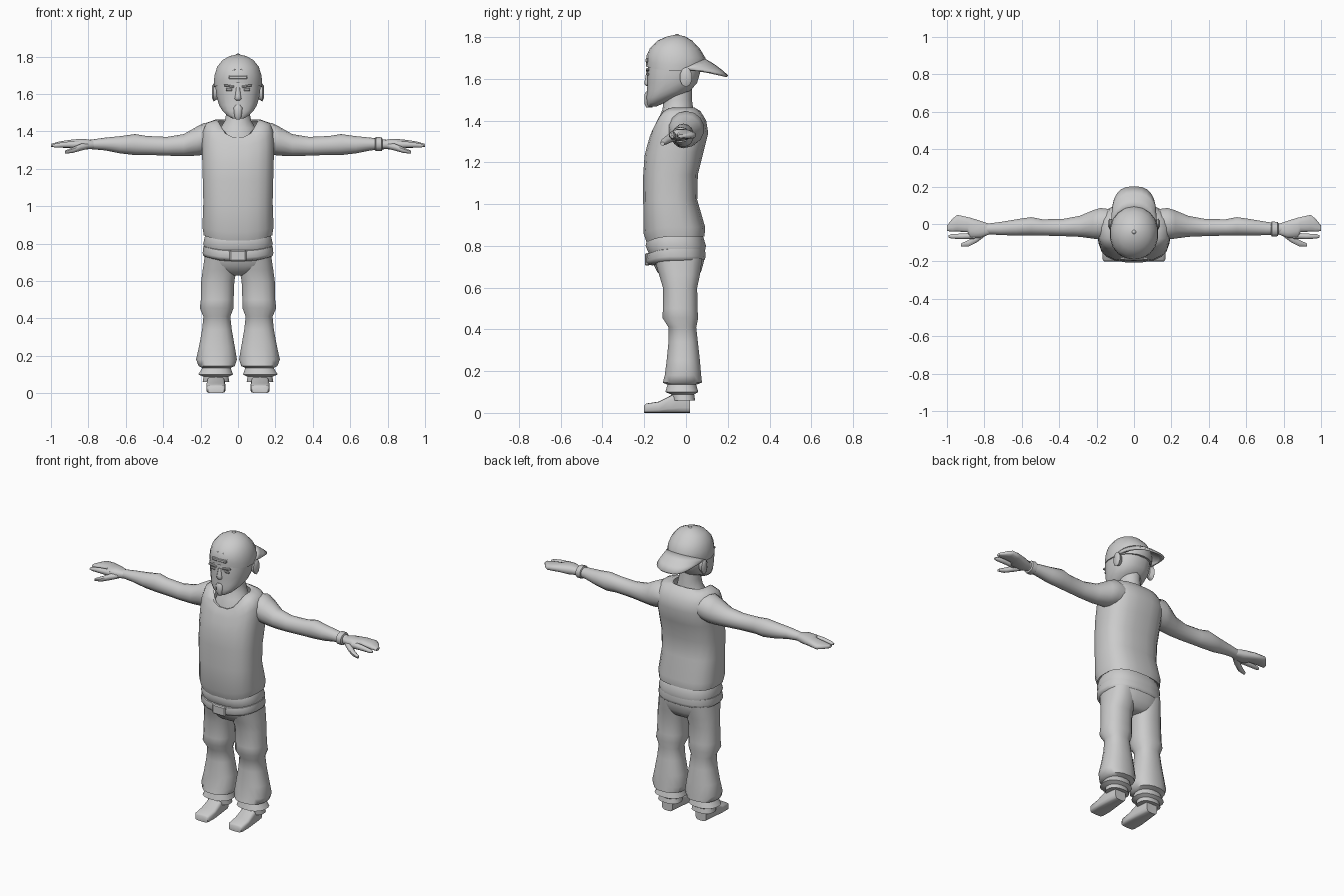
import bpy, bmesh, math
from mathutils import Vector


def finish(obj, mirror=False, angle=50):
    if mirror:
        obj.modifiers.new("mirror", 'MIRROR')
    bpy.ops.object.select_all(action='DESELECT')
    obj.select_set(True)
    bpy.context.view_layer.objects.active = obj
    bpy.ops.object.shade_smooth_by_angle(angle=math.radians(angle))
    return obj


def from_bmesh(name, bm):
    bmesh.ops.recalc_face_normals(bm, faces=bm.faces)
    me = bpy.data.meshes.new(name)
    bm.to_mesh(me)
    bm.free()
    obj = bpy.data.objects.new(name, me)
    bpy.context.collection.objects.link(obj)
    return obj


def spow(v, p):
    return math.copysign(abs(v) ** p, v)


def loft(name, rings, axis='z', n=14, p=0.85, mirror=False, caps=(True, True), angle=50):
    """Rings: (position, u0, u1, v0, v1[, front dip]); u, v are the remaining axes in order."""
    bm = bmesh.new()
    loops = []
    for r in rings:
        t, u0, u1, v0, v1 = r[:5]
        dip = r[5] if len(r) > 5 else 0
        loop = []
        for i in range(n):
            a = 2 * math.pi * (i + 0.5) / n
            s = math.sin(a)
            u = (u0 + u1) / 2 + (u1 - u0) / 2 * spow(math.cos(a), p)
            v = (v0 + v1) / 2 + (v1 - v0) / 2 * spow(s, p)
            w = t - dip * max(0, -s) ** 2
            co = {'x': (w, u, v), 'y': (u, w, v), 'z': (u, v, w)}[axis]
            loop.append(bm.verts.new(co))
        loops.append(loop)
    for a, b in zip(loops, loops[1:]):
        for i in range(n):
            j = (i + 1) % n
            bm.faces.new((a[i], a[j], b[j], b[i]))
    if caps[0]:
        bm.faces.new(loops[0])
    if caps[1]:
        bm.faces.new(loops[-1])
    return finish(from_bmesh(name, bm), mirror, angle)


def sym(rings):
    """Rings given as (z, half width, front, back[, dip])."""
    return [(r[0], -r[1], r[1]) + tuple(r[2:]) for r in rings]


def box(name, loc, size, roll=0, mirror=False):
    bm = bmesh.new()
    bmesh.ops.create_cube(bm, size=1)
    bmesh.ops.scale(bm, vec=size, verts=bm.verts)
    bmesh.ops.bevel(bm, geom=bm.edges[:], offset=min(size) * 0.25, segments=1, affect='EDGES')
    c, s = math.cos(roll), math.sin(roll)
    for v in bm.verts:
        x, y, z = v.co
        v.co = Vector((x * c - z * s, y, x * s + z * c)) + Vector(loc)
    return finish(from_bmesh(name, bm), mirror, 30)


# Sleeveless shirt with a scooped neckline
loft("shirt", sym([
    (0.86, .165, -.16, .07, .03), (0.845, .185, -.19, .09, .03), (0.89, .192, -.205, .093, .03),
    (1.02, .187, -.206, .055, .01), (1.14, .19, -.206, .058), (1.25, .193, -.2, .085, .02),
    (1.34, .195, -.187, .108, .06), (1.40, .19, -.175, .098, .08), (1.445, .172, -.165, .07, .1),
    (1.463, .12, -.152, .04, .095), (1.455, .105, -.14, .025, .09)]),
    n=20, p=.75, caps=(True, False))

# Chest and neck
loft("neck", sym([
    (1.25, .14, -.16, .03), (1.36, .115, -.148, .03), (1.42, .095, -.126, .035),
    (1.455, .073, -.112, .035), (1.50, .063, -.108, .028), (1.6, .062, -.12, .03)]), p=1)

# Undergarment bulge, trouser seat, belt and buckle
loft("underwear", sym([
    (.90, .16, -.15, .06), (.84, .178, -.185, .085), (.80, .188, -.195, .097),
    (.765, .178, -.18, .09)]), n=20, p=.8)
loft("trouser_seat", sym([
    (.79, .17, -.165, .085), (.73, .18, -.165, .088), (.68, .183, -.142, .075),
    (.645, .13, -.115, .055), (.63, .06, -.08, .03)]), n=20, p=.8)
loft("belt", sym([
    (.79, .17, -.165, .08, .02), (.785, .187, -.186, .092, .025), (.75, .191, -.193, .096, .025),
    (.735, .187, -.182, .092, .025), (.725, .172, -.16, .08, .02)]), n=20, p=.8)
box("belt_buckle", (0, -.185, .735), (.09, .025, .06))

# Baggy trouser legs with crumpled cuffs
loft("trouser_leg", [
    (.74, .01, .178, -.155, .08), (.66, .006, .19, -.13, .068), (.60, .018, .198, -.112, .055),
    (.50, .022, .2, -.112, .056), (.455, .022, .206, -.114, .06), (.41, .04, .186, -.085, .05),
    (.34, .032, .193, -.085, .058), (.25, .016, .21, -.094, .068), (.18, .004, .226, -.103, .074),
    (.145, .016, .212, -.113, .078), (.135, .038, .192, -.09, .05), (.10, .025, .214, -.1, .06),
    (.088, .05, .185, -.07, .04), (.06, .045, .19, -.065, .045)], n=16, p=.85, mirror=True)

# Shoes
loft("shoe", [
    (-.2, .075, .16, 0, .035), (-.19, .068, .168, 0, .045), (-.13, .066, .17, 0, .054),
    (-.07, .07, .166, 0, .085), (-.02, .075, .162, 0, .1), (.02, .08, .156, 0, .1)],
    axis='y', p=.45, mirror=True)

# Arms
loft("arm", [
    (.12, -.07, .08, 1.29, 1.43), (.18, -.085, .088, 1.275, 1.445), (.22, -.08, .075, 1.27, 1.425),
    (.29, -.07, .045, 1.267, 1.385), (.38, -.066, .028, 1.27, 1.37), (.49, -.063, .026, 1.274, 1.375),
    (.55, -.063, .038, 1.273, 1.385), (.63, -.063, .026, 1.282, 1.374),
    (.71, -.06, .012, 1.298, 1.366), (.79, -.055, .002, 1.305, 1.355)],
    axis='x', p=1, mirror=True)

# Hands: palm with joined fingers, separate index finger and thumb
loft("palm_and_fingers", [
    (.77, -.055, .0, 1.306, 1.352), (.82, -.075, .018, 1.302, 1.36), (.875, -.077, .035, 1.308, 1.358),
    (.89, -.044, .038, 1.31, 1.356), (.945, -.042, .05, 1.312, 1.348), (.97, -.042, .03, 1.314, 1.342),
    (1.0, -.038, -.008, 1.317, 1.333)], axis='x', n=12, p=.8, mirror=True)
loft("index_finger", [
    (.85, -.08, -.045, 1.308, 1.35), (.92, -.082, -.05, 1.312, 1.345),
    (.975, -.079, -.053, 1.312, 1.336), (.992, -.073, -.06, 1.316, 1.328)],
    axis='x', n=8, p=1, mirror=True)
loft("thumb", [
    (.80, -.07, -.02, 1.305, 1.34), (.84, -.1, -.055, 1.295, 1.335), (.885, -.122, -.085, 1.283, 1.315),
    (.925, -.122, -.103, 1.28, 1.297)], axis='x', n=8, p=1, mirror=True)

# Wristband on one wrist only
loft("wristband", [
    (.733, -.06, .008, 1.3, 1.362), (.737, -.069, .015, 1.294, 1.37),
    (.768, -.067, .013, 1.294, 1.368), (.772, -.058, .005, 1.3, 1.36)], axis='x', n=10, p=.9)

# Head and ears
loft("head", sym([
    (1.468, .03, -.183, -.14), (1.485, .06, -.189, -.1), (1.51, .085, -.19, -.05),
    (1.54, .103, -.188, .02), (1.58, .115, -.187, .055), (1.63, .122, -.187, .07),
    (1.69, .12, -.18, .07)]), n=16, p=.85)
loft("ear", [
    (.105, -.025, .02, 1.575, 1.645), (.13, -.03, .03, 1.56, 1.655), (.138, -.015, .02, 1.575, 1.645)],
    axis='x', n=10, p=1, mirror=True)

# Face
loft("nose", sym([
    (1.635, .01, -.19, -.17), (1.59, .016, -.199, -.17), (1.575, .02, -.2, -.17),
    (1.565, .012, -.192, -.17)]), n=8, p=1)
box("eyebrow", (.048, -.184, 1.642), (.055, .014, .012), .15, True)
box("eye", (.048, -.183, 1.622), (.034, .01, .012), 0, True)
loft("goatee", sym([
    (1.463, .012, -.192, -.16), (1.48, .02, -.2, -.16), (1.525, .025, -.2, -.16),
    (1.54, .016, -.192, -.16)]), n=8, p=.8)

# Backward cap: crown, top button, strap and opening
loft("cap_crown", sym([
    (1.64, .12, -.18, .075, -.02), (1.638, .13, -.191, .086, -.02), (1.665, .131, -.192, .094, -.02),
    (1.70, .127, -.189, .093, -.012), (1.745, .113, -.173, .066), (1.782, .083, -.137, .03),
    (1.803, .043, -.09, -.005), (1.81, .01, -.053, -.036)]), n=18, p=.97)
loft("cap_button", sym([(1.8, .014, -.055, -.03), (1.811, .012, -.053, -.032), (1.815, .006, -.048, -.037)]),
     n=8, p=1)
box("cap_strap", (0, -.187, 1.688), (.1, .014, .018))

arc = bpy.data.curves.new("cap_opening_trim", 'CURVE')
arc.dimensions = '3D'
arc.bevel_depth = .004
arc.bevel_resolution = 1
spline = arc.splines.new('POLY')
spline.points.add(8)
for i, pt in enumerate(spline.points):
    a = math.pi * i / 8
    x, h = .048 * math.cos(a), .036 * math.sin(a)
    pt.co = (x, -.19 + 5 * x * x + .4 * h, 1.695 + h, 1)
bpy.context.collection.objects.link(bpy.data.objects.new("cap_opening_trim", arc))

# Curved cap brim pointing backward
bm = bmesh.new()
rows = []
for i in range(13):
    a = math.radians(-90 + 15 * i)
    s, c = math.sin(a), max(0, math.cos(a))
    inner = Vector((.12 * s, -.02 + .11 * c, 1.645 + .045 * c))
    outer = Vector((.114 * spow(s, .75), .03 + .168 * c ** .7, 1.64 - .028 * c))
    rows.append([bm.verts.new(inner.lerp(outer, k / 3) + Vector((0, 0, .006 * c * math.sin(math.pi * k / 3))))
                 for k in range(4)])
for a, b in zip(rows, rows[1:]):
    for k in range(3):
        bm.faces.new((a[k], a[k + 1], b[k + 1], b[k]))
brim = from_bmesh("cap_brim", bm)
solid = brim.modifiers.new("thickness", 'SOLIDIFY')
solid.thickness = .012
solid.offset = 0
finish(brim)
